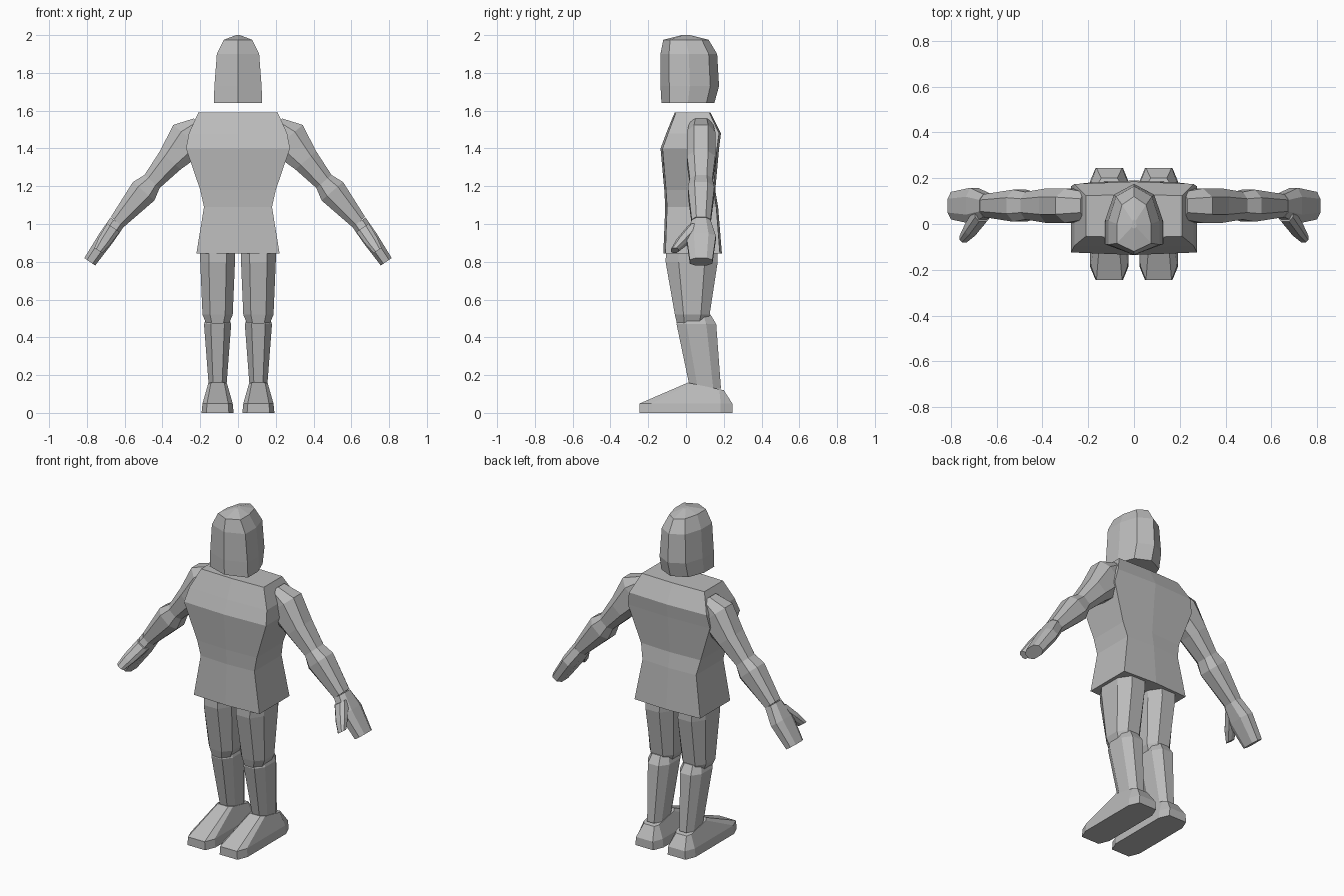
import bpy, bmesh
from mathutils import Vector

cube = bpy.data.objects.get("Cube")
if cube:
    bpy.data.objects.remove(cube, do_unlink=True)

grey = bpy.data.materials.new("plain grey")
grey.use_nodes = True
shade = (0.5, 0.5, 0.5, 1)
grey.diffuse_color = shade
grey.node_tree.nodes["Principled BSDF"].inputs["Base Color"].default_value = shade


def mirrored(half):
    """Close a unit outline that runs from front to back on one side."""
    other_side = [(-u, v) for u, v in reversed(half) if u]
    return half + other_side


def chamfered(u, v):
    """Unit rectangle with its corners cut off at u across and v along."""
    return mirrored([(u, -1), (1, -v), (1, v), (u, 1)])


def section(outline, centre, across, along):
    """Place a unit outline in space using its two half axes."""
    return [centre + across * u + along * v for u, v in outline]


def loft(name, rings, side=1):
    """Skin matching rings and cap both ends; side -1 mirrors in x."""
    bm = bmesh.new()
    loops = [[bm.verts.new((p.x * side, p.y, p.z)) for p in ring] for ring in rings]
    for lower, upper in zip(loops, loops[1:]):
        for i in range(len(lower)):
            bm.faces.new((lower[i - 1], lower[i], upper[i], upper[i - 1]))
    bm.faces.new(loops[0])
    bm.faces.new(loops[-1])
    bmesh.ops.recalc_face_normals(bm, faces=bm.faces)
    mesh = bpy.data.meshes.new(name)
    bm.to_mesh(mesh)
    bm.free()
    mesh.materials.append(grey)
    bpy.context.collection.objects.link(bpy.data.objects.new(name, mesh))


def upright(name, outline, levels, x=0, side=1):
    """Stack level sections: height, half width, centre y, half depth, drop at back."""
    rings = []
    for height, width, y, depth, drop in levels:
        rings.append(section(outline, Vector((x, y, height)),
                             Vector((width, 0, 0)), Vector((0, depth, -drop))))
    loft(name, rings, side)


def limb(name, outline, start, end, stations, side):
    """Square sections to a sloping axis: fraction, half thickness, half depth."""
    start, end = Vector(start), Vector(end)
    axis = end - start
    across = Vector((-axis.z, 0, axis.x)).normalized()
    rings = []
    for fraction, thickness, depth in stations:
        rings.append(section(outline, start + axis * fraction,
                             across * thickness, Vector((0, depth, 0))))
    loft(name, rings, side)


# Unit outlines shared by the parts
ridged_box = mirrored([(0, -1), (1, -0.93), (1, 0.93), (0, 1)])
ridged_skull = mirrored([(0, -1), (1, -0.7), (1, 0), (0.7, 0.7), (0, 1)])
limb_outline = chamfered(0.5, 0.5)
foot_outline = chamfered(0.7, 0.75)

# Torso with flared hem, waist, chest and sloping shoulders
upright("torso", ridged_box, [
    (0.845, 0.22, 0.035, 0.155, 0),
    (1.09, 0.18, 0.03, 0.14, 0),
    (1.18, 0.2, 0.02, 0.135, 0),
    (1.4, 0.275, 0.02, 0.155, 0),
    (1.48, 0.26, 0.04, 0.145, 0),
    (1.59, 0.21, 0.035, 0.095, 0),
])

# Floating head, ridged down the face and the back
upright("head", ridged_skull, [
    (1.64, 0.128, 0.01, 0.14, 0),
    (1.73, 0.125, 0.02, 0.155, 0),
    (1.9, 0.112, 0.015, 0.15, 0),
    (1.975, 0.075, 0, 0.12, 0),
    (2, 0.01, 0, 0.02, 0),
])

# Paired limbs
shoulder = (0.27, 0.08, 1.44)
wrist = (0.64, 0.08, 1.01)
fingertips = (0.785, 0.08, 0.8)
thumb_root = (0.66, 0.05, 0.98)
thumb_tip = (0.74, -0.06, 0.86)
leg_x = 0.108

for label, side in (("left", 1), ("right", -1)):
    limb(label + "_arm", limb_outline, shoulder, wrist, [
        (-0.2, 0.05, 0.06),
        (-0.03, 0.11, 0.075),
        (0.24, 0.073, 0.075),
        (0.5, 0.053, 0.06),
        (0.62, 0.075, 0.07),
        (1, 0.043, 0.05),
    ], side)
    limb(label + "_hand", limb_outline, wrist, fingertips, [
        (0, 0.043, 0.05),
        (0.4, 0.043, 0.078),
        (1, 0.035, 0.06),
    ], side)
    limb(label + "_thumb", limb_outline, thumb_root, thumb_tip, [
        (0, 0.04, 0.04),
        (0.6, 0.035, 0.035),
        (1, 0.025, 0.02),
    ], side)
    upright(label + "_thigh", limb_outline, [
        (0.88, 0.092, 0.03, 0.135, 0),
        (0.8, 0.092, 0.03, 0.138, 0),
        (0.52, 0.08, 0.033, 0.092, 0),
        (0.46, 0.055, 0.03, 0.075, 0),
    ], leg_x, side)
    upright(label + "_shin", limb_outline, [
        (0.52, 0.055, 0.05, 0.08, 0),
        (0.47, 0.072, 0.055, 0.105, 0),
        (0.13, 0.046, 0.103, 0.082, 0),
    ], leg_x, side)
    upright(label + "_foot", foot_outline, [
        (0, 0.085, 0, 0.245, 0),
        (0.05, 0.08, 0, 0.245, 0),
        (0.14, 0.05, 0.105, 0.095, 0.02),
    ], leg_x, side)
